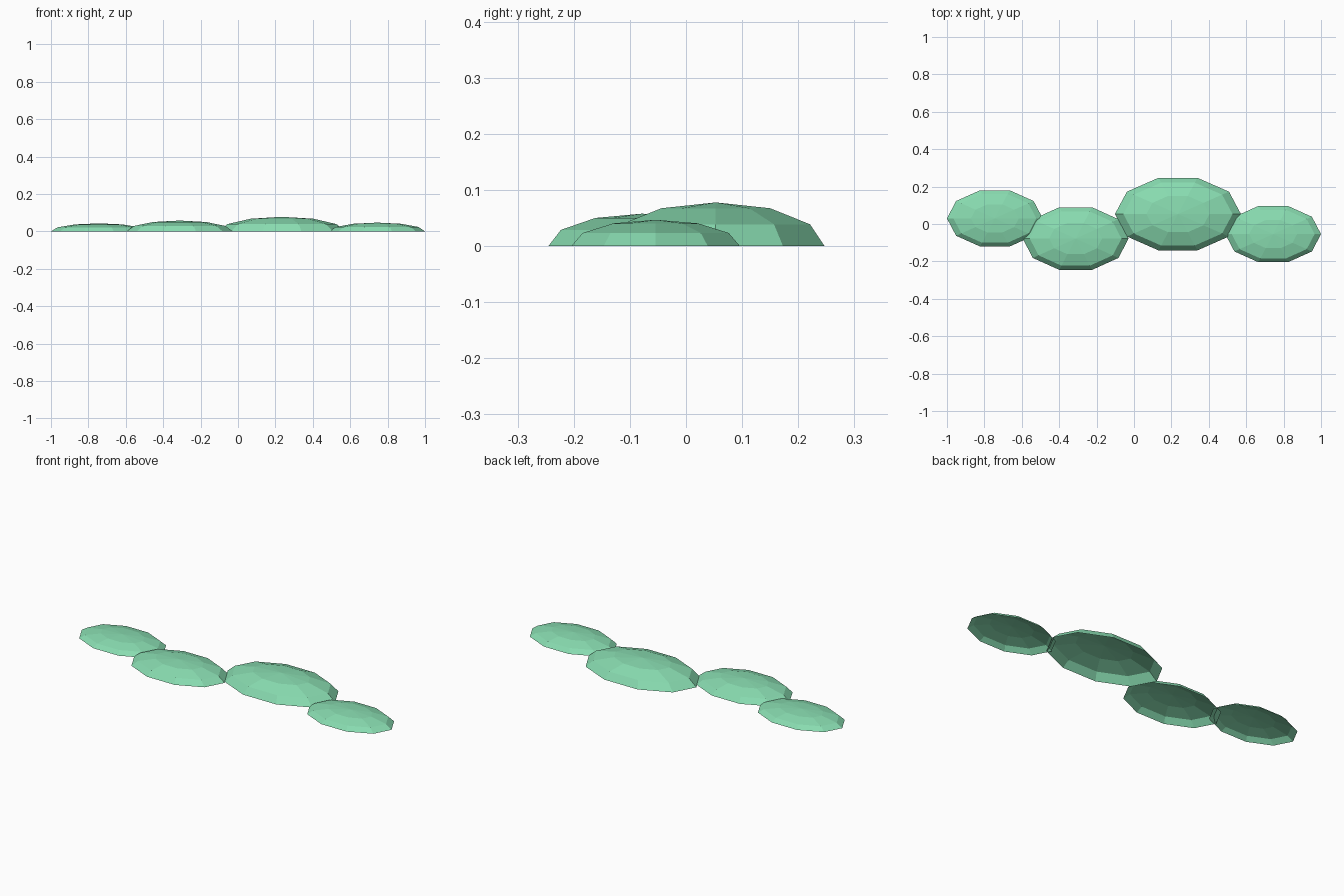
import bpy
import math

cube = bpy.data.objects.get("Cube")
if cube:
    bpy.data.objects.remove(cube, do_unlink=True)

# Single soft green for every mound
green = bpy.data.materials.new("soft_green")
green.use_nodes = True
colour = (0.25, 0.72, 0.44, 1.0)
green.diffuse_color = colour
bsdf = next(n for n in green.node_tree.nodes if n.type == 'BSDF_PRINCIPLED')
bsdf.inputs["Base Color"].default_value = colour
bsdf.inputs["Roughness"].default_value = 0.9

SIDES = 10
RINGS = 3


def dome(name, centre, radii):
    """Open-bottomed, flat-shaded half ellipsoid resting on the ground."""
    rx, ry, height = radii
    verts, faces = [], []
    for ring in range(RINGS):
        lift = math.pi / 2 * ring / RINGS
        for side in range(SIDES):
            turn = math.tau * side / SIDES
            verts.append((rx * math.cos(lift) * math.cos(turn),
                          ry * math.cos(lift) * math.sin(turn),
                          height * math.sin(lift)))
    verts.append((0, 0, height))
    top = len(verts) - 1
    for side in range(SIDES):
        after = (side + 1) % SIDES
        for ring in range(RINGS - 1):
            low, high = ring * SIDES, (ring + 1) * SIDES
            faces.append((low + side, low + after, high + after, high + side))
        last = (RINGS - 1) * SIDES
        faces.append((last + side, last + after, top))
    mesh = bpy.data.meshes.new(name)
    mesh.from_pydata(verts, [], faces)
    mesh.materials.append(green)
    obj = bpy.data.objects.new(name, mesh)
    obj.location = (centre[0], centre[1], 0)
    bpy.context.collection.objects.link(obj)
    return obj


# Row of overlapping mounds
dome("right_end_mound", (-0.744, 0.030), (0.256, 0.158, 0.043))
dome("right_middle_mound", (-0.312, -0.078), (0.283, 0.176, 0.058))
dome("large_mound", (0.235, 0.053), (0.337, 0.204, 0.078))
dome("left_end_mound", (0.744, -0.054), (0.256, 0.158, 0.047))
